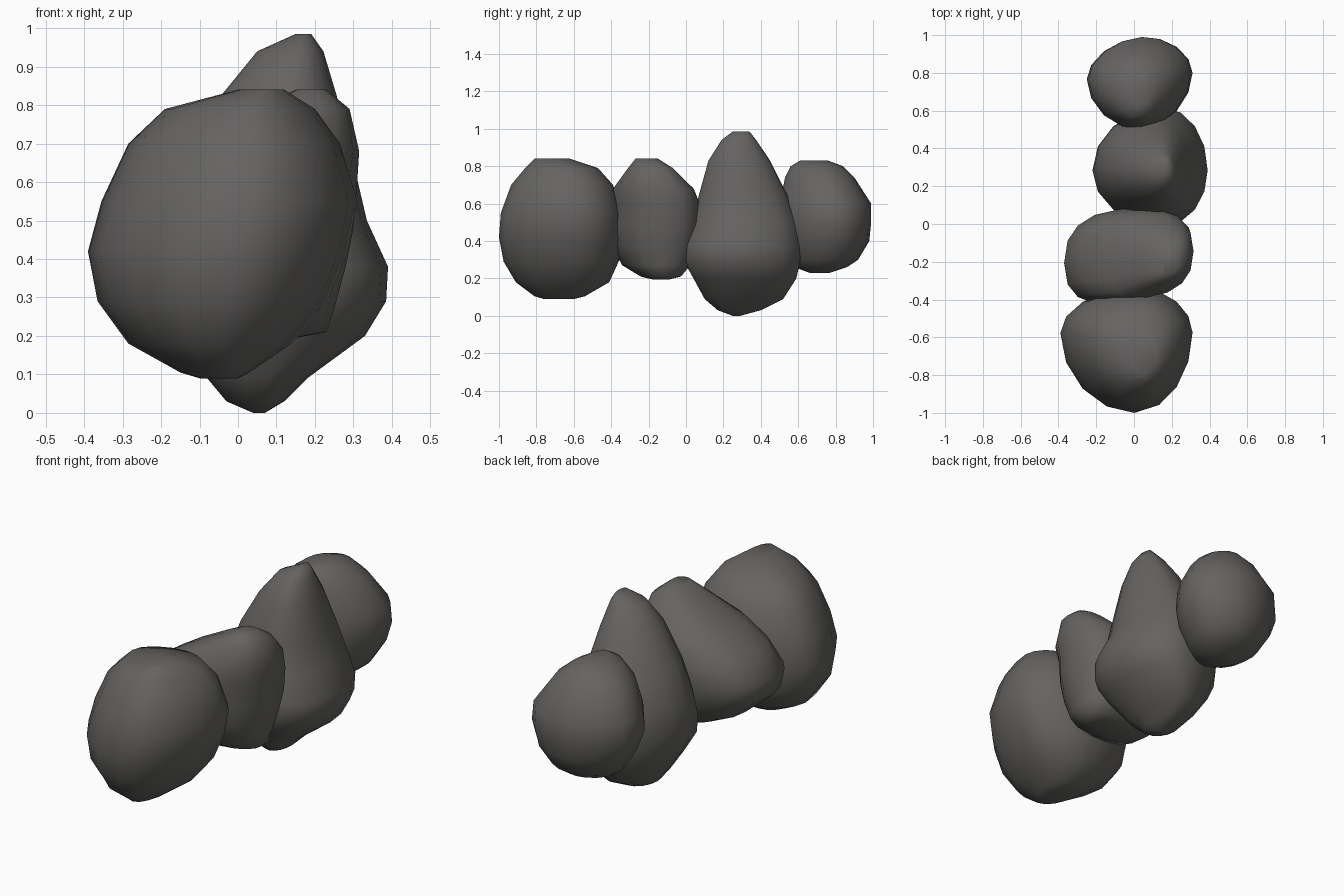
import bpy, bmesh, math

stone = bpy.data.materials.new("dark grey stone")
stone.diffuse_color = (0.13, 0.126, 0.12, 1)
SIDES = 16


def spow(v, p):
    return 0 if abs(v) < 1e-6 else math.copysign(abs(v) ** p, v)


def rock(name, rings, fx=0.5, fy=0.5, power=1.0, shear=0.0):
    """Loft rounded rings (z, x0, x1, y0, y1); fx, fy place the widest lines."""
    bm = bmesh.new()
    loops = []
    for z, x0, x1, y0, y1 in rings:
        mx, my = x0 + fx * (x1 - x0), y0 + fy * (y1 - y0)
        loop = []
        for i in range(SIDES):
            a = 2 * math.pi * i / SIDES
            c, s = spow(math.cos(a), power), spow(math.sin(a), power)
            x = mx + c * ((x1 - mx) if c > 0 else (mx - x0))
            y = my + s * ((y1 - my) if s > 0 else (my - y0)) + shear * (x - mx)
            loop.append(bm.verts.new((x, y, z)))
        loops.append(loop)
    for lo, hi in zip(loops, loops[1:]):
        for i in range(SIDES):
            j = (i + 1) % SIDES
            bm.faces.new((lo[i], lo[j], hi[j], hi[i]))
    bm.faces.new(loops[0][::-1])
    bm.faces.new(loops[-1])
    for f in bm.faces:
        f.smooth = True
    me = bpy.data.meshes.new(name)
    bm.to_mesh(me)
    bm.free()
    me.materials.append(stone)
    ob = bpy.data.objects.new(name, me)
    bpy.context.collection.objects.link(ob)


# front boulder
rock("front_rock", [
    (.09, -.10, .00, -.76, -.60), (.105, -.15, .03, -.81, -.54),
    (.18, -.285, .14, -.91, -.41), (.29, -.365, .23, -.975, -.36),
    (.42, -.39, .285, -1.0, -.34), (.55, -.355, .31, -.99, -.34),
    (.70, -.285, .265, -.935, -.39), (.79, -.19, .20, -.86, -.47),
    (.84, .00, .12, -.81, -.62)], .58, .64, 1.04)

# leaning rock, high on the right and low on the left
rock("leaning_rock", [
    (.195, .02, .15, -.18, -.09), (.21, -.08, .23, -.24, -.03),
    (.27, -.22, .25, -.34, .02), (.38, -.35, .28, -.40, .06),
    (.48, -.37, .30, -.42, .08), (.60, -.28, .31, -.40, .07),
    (.68, -.15, .315, -.39, .04), (.79, .05, .29, -.31, -.07),
    (.84, .15, .23, -.27, -.15)], .45, .5, .8, .12)

# tall pointed rock
rock("tall_rock", [
    (.00, .04, .07, .25, .29), (.03, -.03, .12, .17, .40),
    (.09, -.08, .18, .10, .52), (.20, -.16, .33, .04, .59),
    (.29, -.21, .385, -.01, .61), (.38, -.22, .39, -.01, .615),
    (.50, -.21, .335, .035, .60), (.65, -.15, .30, .07, .54),
    (.83, -.04, .255, .12, .45), (.94, .05, .222, .19, .375),
    (.985, .15, .19, .25, .34)], .62, .47)

# rear boulder
rock("rear_rock", [
    (.23, -.04, .10, .66, .77), (.26, -.10, .17, .58, .86),
    (.30, -.15, .22, .55, .92), (.40, -.21, .28, .51, .98),
    (.50, -.25, .31, .50, .99), (.60, -.24, .30, .50, .99),
    (.74, -.17, .21, .53, .90), (.80, -.09, .14, .56, .84),
    (.83, .00, .08, .61, .76)], .52, .58, 1.07, .06)
